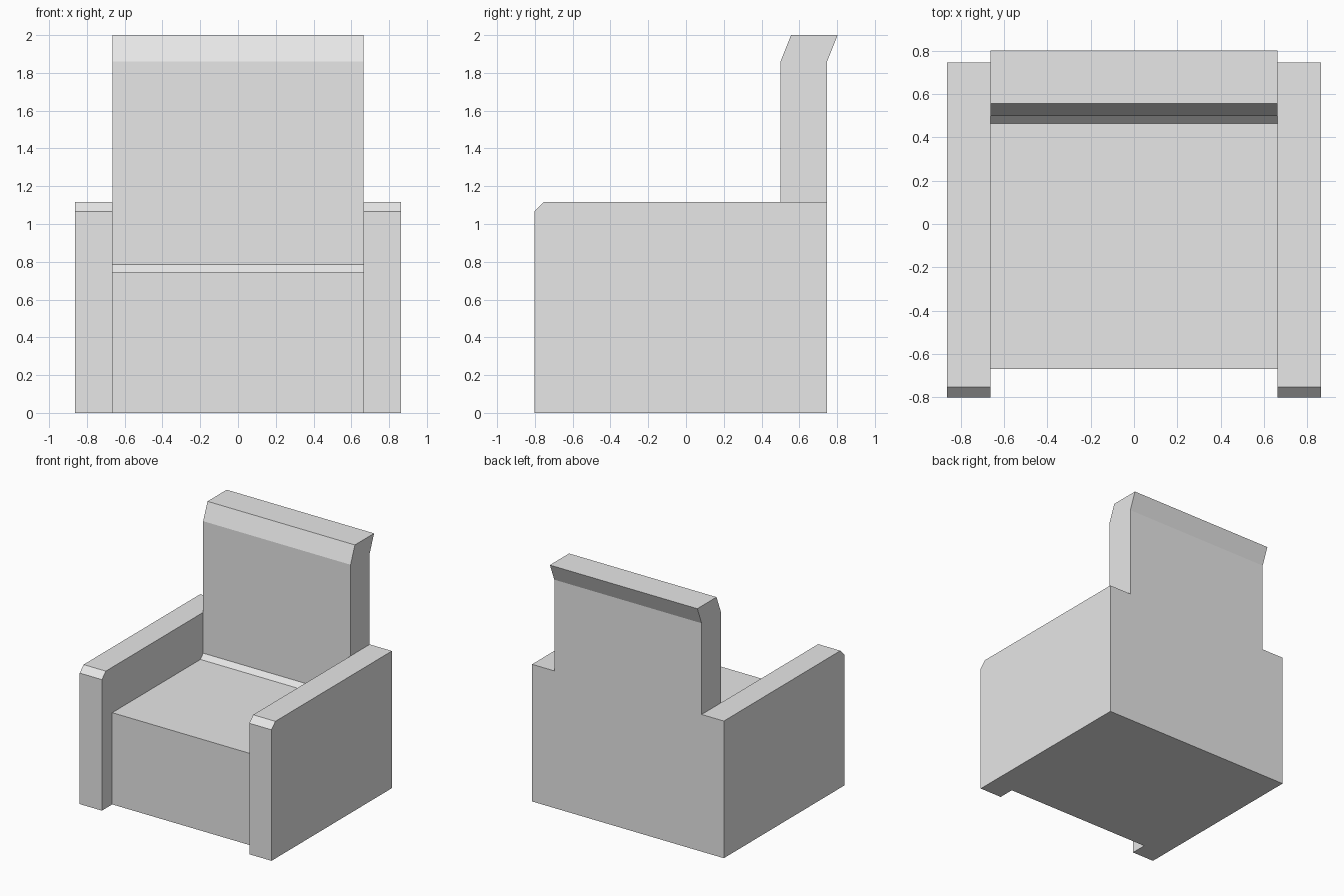
import bpy
import bmesh

cube = bpy.data.objects.get("Cube")
if cube:
    bpy.data.objects.remove(cube, do_unlink=True)

# Single plain upholstery colour
GREY = (0.8, 0.8, 0.8, 1.0)
fabric = bpy.data.materials.new("light_grey_fabric")
fabric.use_nodes = True
fabric.diffuse_color = GREY
bsdf = next(n for n in fabric.node_tree.nodes if n.type == "BSDF_PRINCIPLED")
bsdf.inputs["Base Color"].default_value = GREY


def extrude_profile(name, profile, x0, x1):
    """Extrude a closed side profile of (y, z) points from x0 to x1."""
    bm = bmesh.new()
    face = bm.faces.new([bm.verts.new((x0, y, z)) for y, z in profile])
    moved = bmesh.ops.extrude_face_region(bm, geom=[face])["geom"]
    verts = [v for v in moved if isinstance(v, bmesh.types.BMVert)]
    bmesh.ops.translate(bm, verts=verts, vec=(x1 - x0, 0, 0))
    bmesh.ops.recalc_face_normals(bm, faces=bm.faces)
    mesh = bpy.data.meshes.new(name)
    bm.to_mesh(mesh)
    bm.free()
    mesh.materials.append(fabric)
    obj = bpy.data.objects.new(name, mesh)
    bpy.context.collection.objects.link(obj)
    return obj


INNER, OUTER = 0.664, 0.864      # inner and outer sides of the arms
FRONT, BACK = -0.803, 0.747      # depth of the arms
SEAT, ARM, BEND = 0.747, 1.117, 1.86

# Seat and backrest: sloped strip at the join, headrest leaning backwards
extrude_profile("seat_and_backrest", [
    (-0.67, 0), (-0.67, SEAT), (0.465, SEAT), (0.5, 0.785),
    (0.5, BEND), (0.556, 2), (0.803, 2), (BACK, BEND), (BACK, 0),
], -INNER, INNER)

# Armrests: slabs with a chamfered top front edge
arm_profile = [(FRONT, 0), (FRONT, ARM - 0.05), (FRONT + 0.05, ARM),
               (BACK, ARM), (BACK, 0)]
for side, sign in (("left", 1), ("right", -1)):
    extrude_profile(side + "_armrest", arm_profile, sign * INNER, sign * OUTER)
